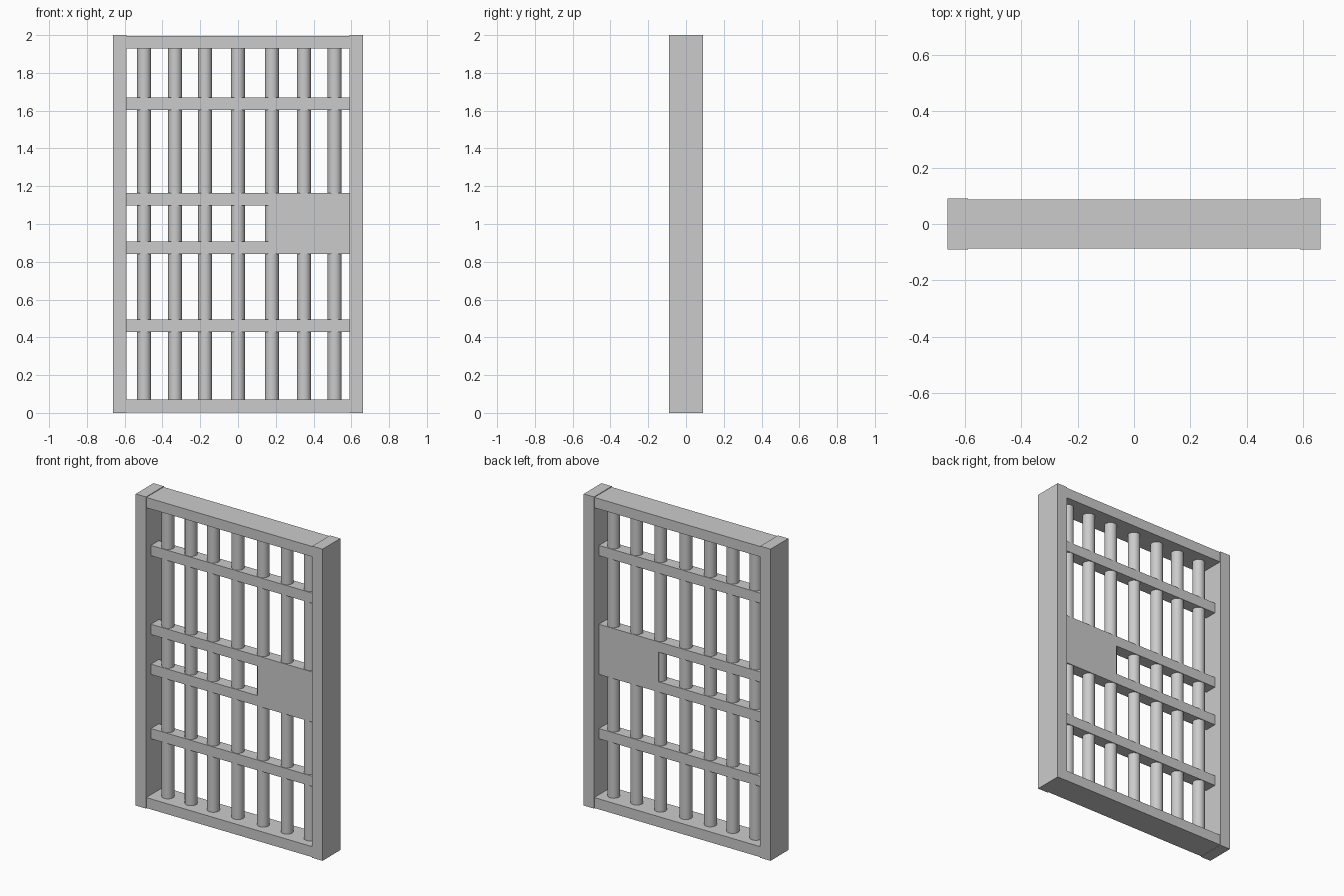
import bpy

if "Cube" in bpy.data.objects:
    bpy.data.objects.remove(bpy.data.objects["Cube"])


def box(name, x, y, z):
    """Box from (min, max) ranges."""
    bpy.ops.mesh.primitive_cube_add(
        size=1, location=[(a + b) / 2 for a, b in (x, y, z)])
    ob = bpy.context.object
    ob.name = name
    ob.scale = [b - a for a, b in (x, y, z)]
    bpy.ops.object.transform_apply(location=False, rotation=False, scale=True)
    return ob


# Outer frame: full-height posts, slightly thinner top and bottom rails
for side, s in (("left", -1), ("right", 1)):
    box(f"{side}_post", sorted((s * 0.59, s * 0.663)), (-0.09, 0.09), (0, 2))
box("top_rail", (-0.59, 0.59), (-0.0875, 0.0875), (1.93, 1.996))
box("bottom_rail", (-0.59, 0.59), (-0.0875, 0.0875), (0.003, 0.07))

# Horizontal cross bars
DEPTH = (-0.04, 0.04)
for i, z in enumerate((0.462, 0.875, 1.131, 1.637)):
    box(f"cross_bar_{i + 1}", (-0.59, 0.59), DEPTH, (z - 0.033, z + 0.033))

# Lock plate filling the gap between the middle cross bars
box("lock_plate", (0.168, 0.59), DEPTH, (0.908, 1.098))

# Round vertical bars
for i, x in enumerate((-0.497, -0.333, -0.174, 0, 0.18, 0.349, 0.512)):
    bpy.ops.mesh.primitive_cylinder_add(
        vertices=32, radius=0.037, depth=1.87, location=(x, 0, 1.0))
    bpy.context.object.name = f"vertical_bar_{i + 1}"
    bpy.ops.object.shade_smooth_by_angle()
